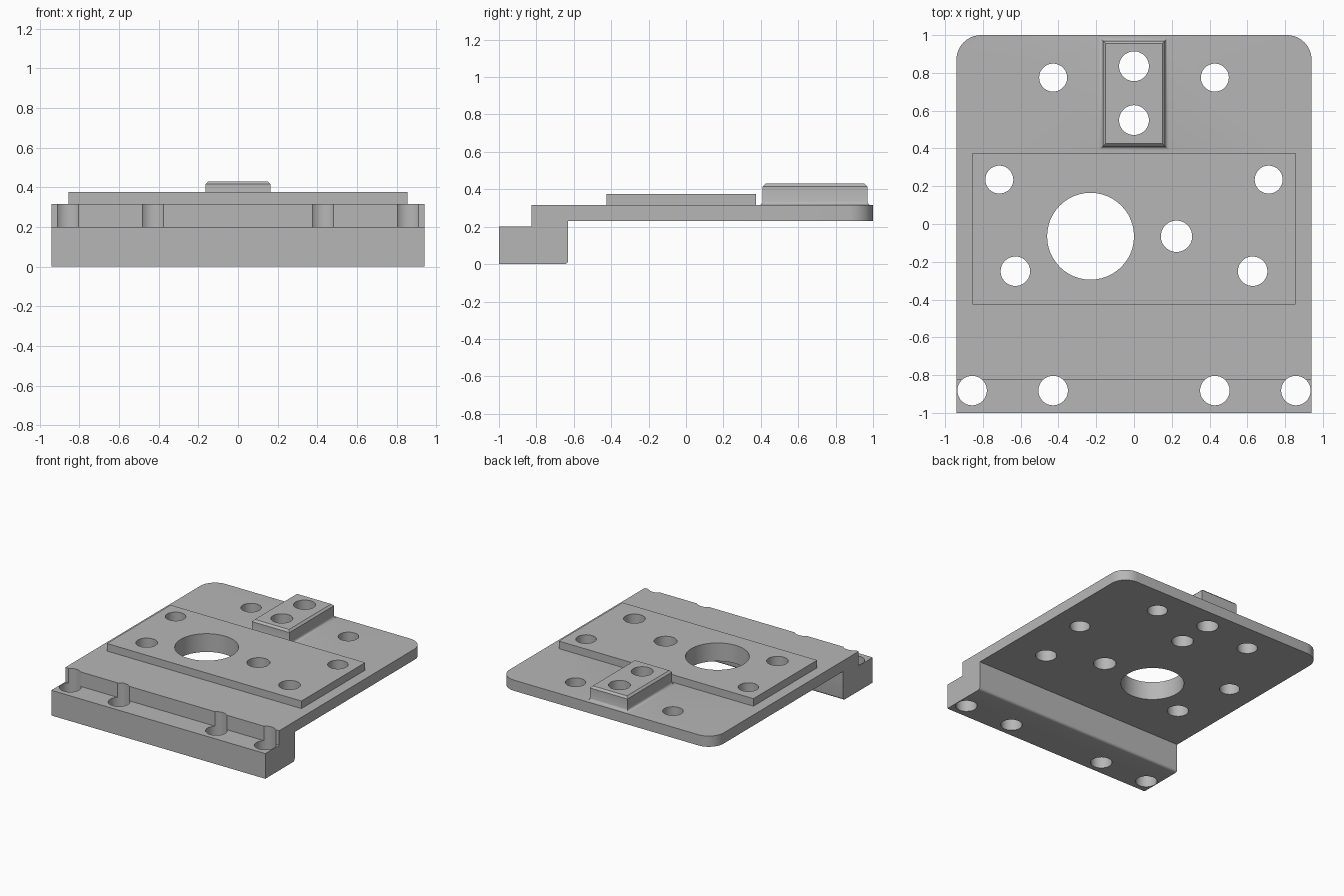
import bpy, bmesh, math
from mathutils import Matrix

default = bpy.data.objects.get("Cube")
if default:
    bpy.data.objects.remove(default, do_unlink=True)

grey = bpy.data.materials.new("plain_grey")
grey.use_nodes = True
colour = (0.47, 0.47, 0.47, 1)
grey.diffuse_color = colour
grey.node_tree.nodes["Principled BSDF"].inputs["Base Color"].default_value = colour


def make_object(name, bm):
    bmesh.ops.recalc_face_normals(bm, faces=bm.faces)
    mesh = bpy.data.meshes.new(name)
    bm.to_mesh(mesh)
    bm.free()
    mesh.materials.append(grey)
    obj = bpy.data.objects.new(name, mesh)
    bpy.context.collection.objects.link(obj)
    return obj


def loft(name, rings):
    """Skin a stack of equal rings and cap both ends."""
    bm = bmesh.new()
    loops = [[bm.verts.new(p) for p in ring] for ring in rings]
    for a, b in zip(loops, loops[1:]):
        for i in range(len(a)):
            j = (i + 1) % len(a)
            bm.faces.new((a[i], a[j], b[j], b[i]))
    bm.faces.new(loops[0][::-1])
    bm.faces.new(loops[-1])
    return make_object(name, bm)


def rectangle(hx, y0, y1, z):
    return [(-hx, y0, z), (hx, y0, z), (hx, y1, z), (-hx, y1, z)]


def bevel_edges(obj, test, radius, segments):
    bm = bmesh.new()
    bm.from_mesh(obj.data)
    edges = [e for e in bm.edges if test(e.verts[0].co, e.verts[1].co)]
    bmesh.ops.bevel(bm, geom=edges, offset=radius, segments=segments,
                    profile=0.5, affect='EDGES')
    bm.to_mesh(obj.data)
    bm.free()


def combine(target, tool, operation):
    mod = target.modifiers.new(operation, 'BOOLEAN')
    mod.operation = operation
    mod.solver = 'EXACT'
    mod.object = tool
    bpy.context.view_layer.objects.active = target
    bpy.ops.object.modifier_apply(modifier=mod.name)
    bpy.data.objects.remove(tool, do_unlink=True)


# Plate with a stepped front foot, as one side profile swept across x
TOP = 0.315
profile = [(-1, 0), (-0.63, 0), (-0.63, 0.23), (1, 0.23),
           (1, TOP), (-0.825, TOP), (-0.825, 0.2), (-1, 0.2)]
plate = loft("mounting_plate", [[(x, y, z) for y, z in profile] for x in (-0.94, 0.94)])

# Rounded back corners and softened lower edge of the foot
bevel_edges(plate, lambda a, b: a.y > 0.99 and b.y > 0.99 and abs(a.x - b.x) < 0.01, 0.13, 10)
bevel_edges(plate, lambda a, b: max(a.z, b.z) < 0.01 and min(a.y, b.y) > -0.7, 0.02, 4)

# Raised pad
pad = loft("raised_pad", [rectangle(0.855, -0.425, 0.375, z) for z in (0.27, 0.375)])
combine(plate, pad, 'UNION')

# Guide block with a flared foot and chamfered top
steps = [(0.185, 0.28), (0.185, TOP), (0.175, 0.318), (0.168, 0.325),
         (0.165, 0.335), (0.165, 0.415), (0.15, 0.43)]
block = loft("guide_block", [rectangle(h, 0.575 - h, 0.805 + h, z) for h, z in steps])
combine(plate, block, 'UNION')

# Through holes: x, y, radius
holes = [(-0.23, -0.065, 0.23), (0.225, -0.065, 0.083),
         (0, 0.835, 0.079), (0, 0.55, 0.079)]
for x, y, r in [(0.428, 0.775, 0.074), (0.713, 0.235, 0.074), (0.628, -0.25, 0.078),
                (0.428, -0.882, 0.078), (0.857, -0.882, 0.078)]:
    holes += [(x, y, r), (-x, y, r)]
bm = bmesh.new()
for x, y, r in holes:
    bmesh.ops.create_cone(bm, cap_ends=True, segments=48, radius1=r, radius2=r,
                          depth=2, matrix=Matrix.Translation((x, y, 0)))
drills = make_object("hole_cutters", bm)
drills.hide_render = True
combine(plate, drills, 'DIFFERENCE')

# Smooth round walls, crisp edges
bpy.ops.object.select_all(action='DESELECT')
plate.select_set(True)
bpy.context.view_layer.objects.active = plate
bpy.ops.object.shade_smooth_by_angle(angle=math.radians(30))
